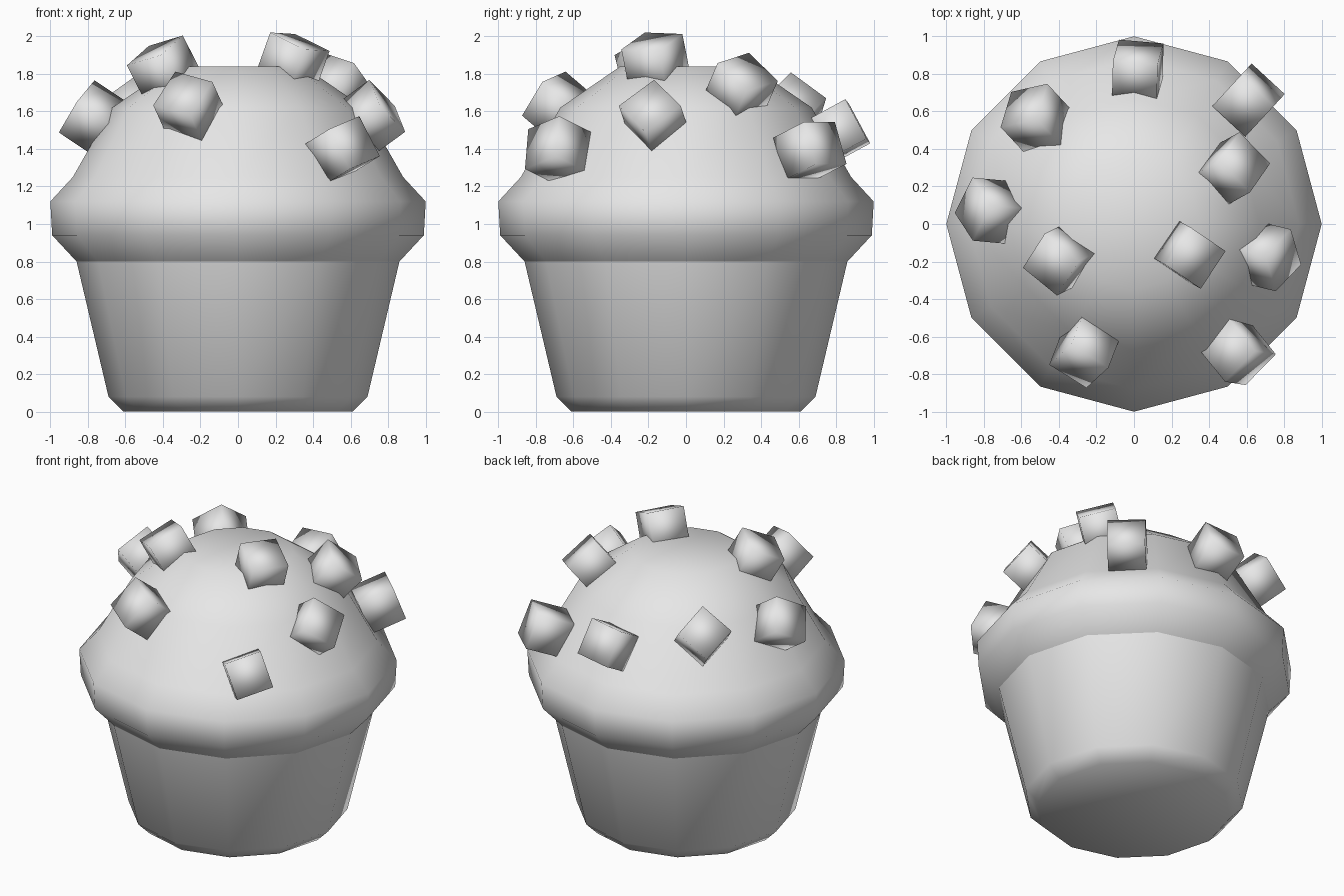
import bpy, bmesh, math
from mathutils import Vector, Matrix

if "Cube" in bpy.data.objects:
    bpy.data.objects.remove(bpy.data.objects["Cube"], do_unlink=True)

grey = bpy.data.materials.new("light_grey")
grey.use_nodes = True
colour = (0.8, 0.8, 0.8, 1)
grey.diffuse_color = colour
grey.node_tree.nodes["Principled BSDF"].inputs["Base Color"].default_value = colour


def finish(bm, name):
    bmesh.ops.recalc_face_normals(bm, faces=bm.faces)
    for f in bm.faces:
        f.smooth = True
    mesh = bpy.data.meshes.new(name)
    bm.to_mesh(mesh)
    bm.free()
    mesh.materials.append(grey)
    obj = bpy.data.objects.new(name, mesh)
    bpy.context.collection.objects.link(obj)
    return obj


def lathe(name, profile, sides=12):
    """Spin a (radius, height) profile around z."""
    bm = bmesh.new()
    verts = [bm.verts.new((r, 0, z)) for r, z in profile]
    edges = [bm.edges.new(pair) for pair in zip(verts, verts[1:])]
    bmesh.ops.spin(bm, geom=verts + edges, axis=(0, 0, 1), cent=(0, 0, 0),
                   angle=math.tau, steps=sides)
    bmesh.ops.remove_doubles(bm, verts=bm.verts, dist=0.001)
    return finish(bm, name)


def chunk(name, centre, spin, size=0.24):
    """Cube facing outward from the dome, spun about its outward axis."""
    centre = Vector(centre)
    out = (centre - Vector((0, 0, 1.05))).normalized()
    right = Vector((0, 0, 1)).cross(out).normalized()
    up = out.cross(right)
    turn = Matrix((right, up, out)).transposed() @ Matrix.Rotation(math.radians(spin), 3, 'Z')
    bm = bmesh.new()
    bmesh.ops.create_cube(bm, size=size)
    bmesh.ops.transform(bm, matrix=Matrix.Translation(centre) @ turn.to_4x4(), verts=bm.verts)
    return finish(bm, name)


# Tapered paper cup with a chamfered foot
lathe("wrapper", [(0, 0), (0.61, 0), (0.69, 0.08), (0.86, 0.80)])

# Domed cake top with a bulging rim
lathe("cake_top", [(0.86, 0.80), (0.99, 0.94), (1.0, 1.12), (0.88, 1.25),
                   (0.67, 1.62), (0.35, 1.84), (0, 1.84)])

# Chunks scattered over the dome: centre and spin
chunks = [
    ((0.02, 0.81, 1.49), -7),
    ((-0.52, 0.56, 1.60), 45),
    ((0.61, 0.66, 1.39), 0),
    ((0.52, 0.29, 1.72), 20),
    ((-0.76, 0.07, 1.56), 55),
    ((-0.39, -0.19, 1.82), 28),
    ((0.29, -0.16, 1.86), -5),
    ((0.70, -0.17, 1.56), 45),
    ((-0.26, -0.67, 1.62), -17),
    ((0.55, -0.68, 1.39), 18),
]
for i, (centre, spin) in enumerate(chunks, 1):
    chunk(f"topping_chunk_{i}", centre, spin)
